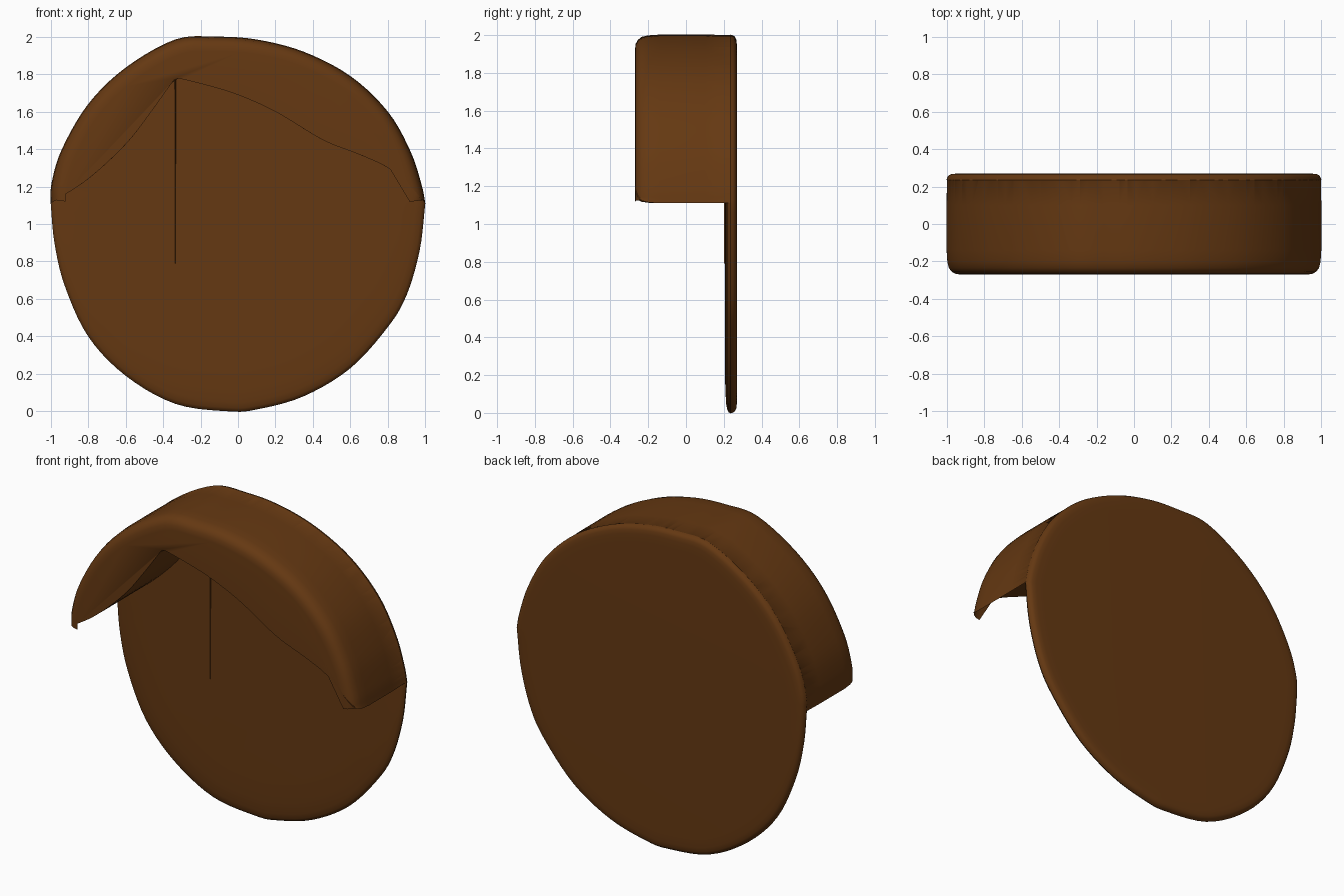
import bpy, bmesh
from mathutils import Vector

if "Cube" in bpy.data.objects:
    bpy.data.objects.remove(bpy.data.objects["Cube"])

UPPER = [(-1, 1.11), (-.995, 1.22), (-.94, 1.4), (-.8, 1.64), (-.6, 1.835), (-.335, 1.985),
         (-.12, 2), (.1, 1.985), (.35, 1.92), (.6, 1.79), (.8, 1.6), (.92, 1.39), (.98, 1.21), (1, 1.11)]
LOWER = [(1, 1.11), (.97, .86), (.9, .62), (.8, .45), (.6, .23), (.35, .08), (.1, .01), (-.05, 0),
         (-.335, .04), (-.6, .19), (-.8, .4), (-.925, .67), (-.98, .9), (-1, 1.11)]
FRINGE_R = [(1, 1.11), (.92, 1.2), (.8, 1.3), (.65, 1.37), (.45, 1.45), (.2, 1.6), (-.03, 1.7),
            (-.25, 1.762), (-.335, 1.78)]
FRINGE_L = [(-.335, 1.78), (-.47, 1.59), (-.6, 1.425), (-.8, 1.24), (-1, 1.11)]


def spline(pts, n=5):
    """Smooth curve through the points."""
    p = [Vector(q) for q in pts]
    p = [2 * p[0] - p[1]] + p + [2 * p[-1] - p[-2]]
    out = []
    for a, b, c, d in zip(p, p[1:], p[2:], p[3:]):
        for k in range(n):
            t = k / n
            out.append(.5 * (2 * b + (c - a) * t + (2 * a - 5 * b + 4 * c - d) * t * t
                             + (3 * b - a - 3 * c + d) * t ** 3))
    return out + [p[-2].copy()]


mat = bpy.data.materials.new("brown")
mat.diffuse_color = (.13, .04, .006, 1)
mat.use_nodes = True
mat.node_tree.nodes["Principled BSDF"].inputs["Base Color"].default_value = mat.diffuse_color


def loft(name, rings):
    bm = bmesh.new()
    vr = [[bm.verts.new(c) for c in r] for r in rings]
    for a, b in zip(vr, vr[1:]):
        for i in range(len(a)):
            j = (i + 1) % len(a)
            bm.faces.new((a[i], a[j], b[j], b[i]))
    bm.faces.new(vr[0])
    bm.faces.new(vr[-1])
    bmesh.ops.recalc_face_normals(bm, faces=bm.faces)
    me = bpy.data.meshes.new(name)
    bm.to_mesh(me)
    bm.free()
    me.materials.append(mat)
    ob = bpy.data.objects.new(name, me)
    bpy.context.collection.objects.link(ob)
    return ob


top, low = spline(UPPER), spline(LOWER)
fringe = spline(FRINGE_R)[:-1] + spline(FRINGE_L)


def scaled(p, d):
    return p.x * (1 - d), 1 + (p.y - 1) * (1 - d)


def fringe_z(x):
    for a, b in zip(fringe, fringe[1:]):
        if b.x <= x <= a.x:
            return a.y + (b.y - a.y) * (a.x - x) / max(a.x - b.x, 1e-6)
    return 1.11


# Thin back disc with a lens-shaped rim
outline = top[:-1] + low[:-1]
front = [(.25, 1), (.12, .92), (.05, .78), (.02, .6), (.006, .35), (0, 0)]
back = [(.004, .4), (.012, .7), (.025, .88), (.05, .97), (.1, 1)]
profile = [(d, .236 - .03 * h) for d, h in front] + [(d, .236 + .034 * h) for d, h in back]
disc = loft("back_disc", [[(x, y, z) for x, z in (scaled(p, d) for p in outline)] for d, y in profile])


# Thick upper cap with a parted lower edge
def cap_ring(d, y):
    r = [(x, y, z) for x, z in (scaled(p, d) for p in top[1:-1])]
    return r + [(p.x * (1 - d), y, fringe_z(p.x * (1 - d))) for p in fringe]


cap = loft("upper_cap", [cap_ring(d, y) for d, y in
                         [(.08, -.27), (.05, -.267), (.028, -.255), (.012, -.235), (.004, -.2),
                          (0, -.14), (0, .1), (.002, .237)]])
union = disc.modifiers.new("join", 'BOOLEAN')
union.operation, union.solver, union.object = 'UNION', 'EXACT', cap
bpy.context.view_layer.objects.active = disc
disc.select_set(True)
bpy.ops.object.modifier_apply(modifier="join")
bpy.data.objects.remove(cap)

# Fine tapering seam below the parting
seam = loft("parting_seam", [[(-.335 - w, .21, z), (-.335, .201, z), (-.335 + w, .21, z)]
                             for w, z in ((.001, .79), (.005, 1.79))])

for ob in (disc, seam):
    bpy.ops.object.select_all(action='DESELECT')
    ob.select_set(True)
    bpy.context.view_layer.objects.active = ob
    bpy.ops.object.shade_smooth_by_angle(angle=.7)
